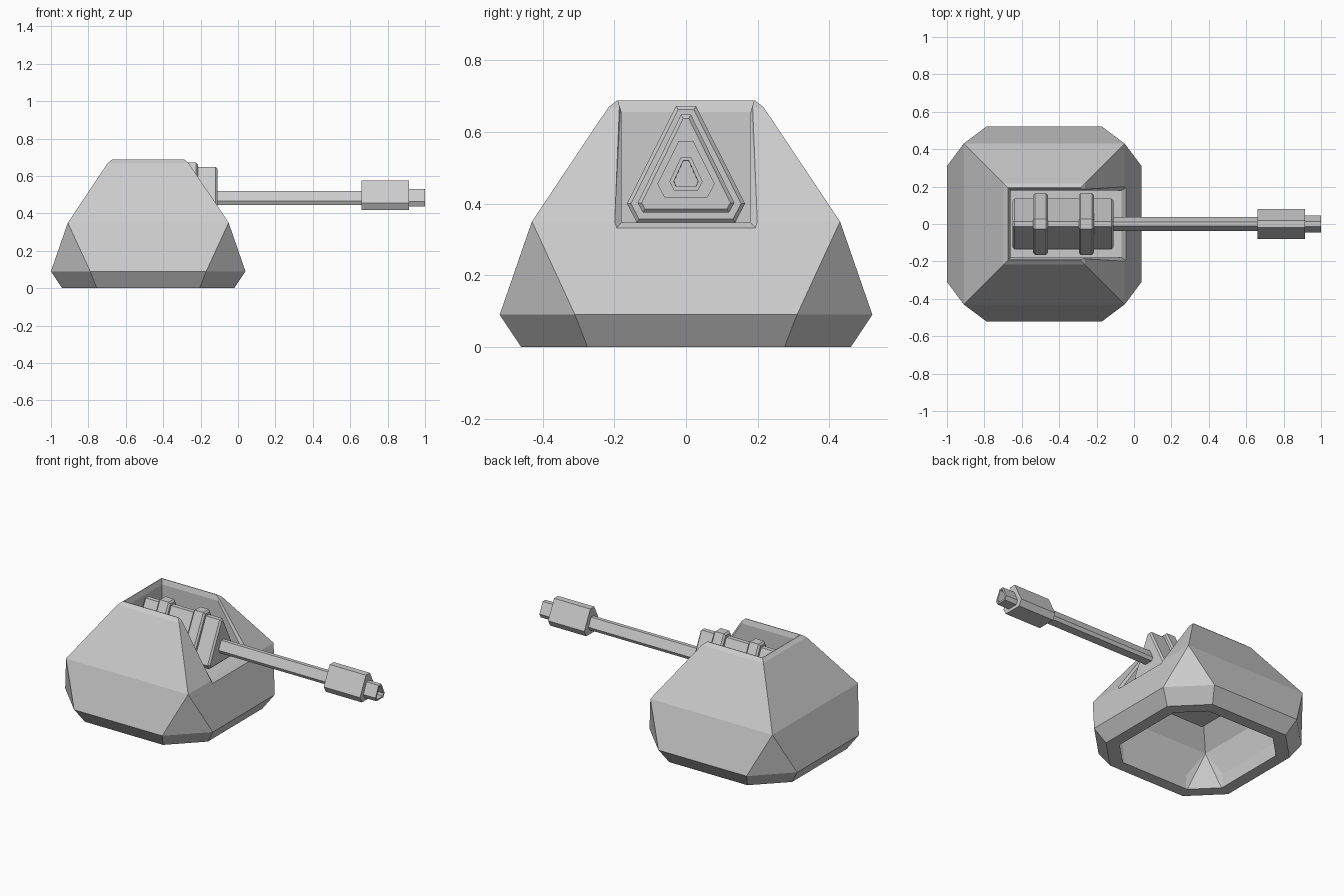
import bpy, bmesh, math

if "Cube" in bpy.data.objects:
    bpy.data.objects.remove(bpy.data.objects["Cube"])

CX = -0.48  # centre of the housing along x


def make(name, bm):
    bmesh.ops.recalc_face_normals(bm, faces=bm.faces)
    me = bpy.data.meshes.new(name)
    bm.to_mesh(me)
    bm.free()
    ob = bpy.data.objects.new(name, me)
    bpy.context.collection.objects.link(ob)
    return ob


def hull(name, pts):
    bm = bmesh.new()
    for p in pts:
        bm.verts.new(p)
    res = bmesh.ops.convex_hull(bm, input=bm.verts)
    loose = [v for v in bm.verts if not v.link_faces]
    bmesh.ops.delete(bm, geom=loose, context='VERTS')
    bmesh.ops.dissolve_limit(bm, angle_limit=math.radians(1.5),
                             verts=bm.verts, edges=bm.edges)
    return make(name, bm)


def ring(z, h, k):
    # square of half size h with corners cut back to k
    return [(CX + sx * x, sy * y, z) for x, y in {(h, k), (k, h)}
            for sx in (-1, 1) for sy in (-1, 1)]


def mirror_y(pts):
    return [(x, s * y, z) for x, y, z in pts for s in (-1, 1)]


def box(x0, x1, y, z0, z1):
    return mirror_y([(x, y, z) for x in (x0, x1) for z in (z0, z1)])


def cut(ob, cutter):
    cutter.hide_render = True
    m = ob.modifiers.new("cut", 'BOOLEAN')
    m.operation = 'DIFFERENCE'
    m.solver = 'EXACT'
    m.object = cutter
    bpy.context.view_layer.objects.active = ob
    bpy.ops.object.modifier_apply(modifier=m.name)
    bpy.data.objects.remove(cutter)


# Faceted housing
housing = hull("turret_housing",
               ring(0, 0.46, 0.275) + ring(0.09, 0.52, 0.31) + ring(0.35, 0.43, 0.43)
               + ring(0.668, 0.217, 0.217) + ring(0.687, 0.194, 0.194))

# Hollow underside, leaving walls round the gun well
cavity = hull("cavity_cutter",
              ring(-0.02, 0.385, 0.235) + ring(0.09, 0.385, 0.235)
              + ring(0.27, 0.36, 0.36) + ring(0.6, 0.137, 0.137))
cut(cavity, hull("well_wall", box(-0.69, 0.3, 0.21, 0.325, 0.9)))
cut(housing, cavity)

# Gun well, open at top and front, with chamfered lips
cut(housing, hull("well_cutter", box(-0.66, 0.3, 0.18, 0.347, 0.9)))
cut(housing, hull("top_lip_cutter", mirror_y(
    [(-0.66, 0.18, 0.655), (-0.2, 0.18, 0.655),
     (-0.678, 0.197, 0.71), (-0.2, 0.197, 0.71)])))
cut(housing, hull("front_lip_cutter", mirror_y(
    [(-0.066, 0.18, 0.347), (-0.29, 0.18, 0.69),
     (-0.033, 0.2, 0.325), (-0.26, 0.2, 0.72)])))


def prism(name, x0, x1, profile, bevel=0.0, bore=0.0):
    # blunt-cornered triangular bar along x; profile is the right half (y, z)
    loop = profile + [(-y, z) for y, z in reversed(profile)]
    bm = bmesh.new()
    a, b = [[bm.verts.new((x, y, z)) for y, z in loop] for x in (x0, x1)]
    n = len(loop)
    for i in range(n):
        j = (i + 1) % n
        bm.faces.new((a[i], a[j], b[j], b[i]))
    bm.faces.new(a)
    end = bm.faces.new(b)
    bmesh.ops.recalc_face_normals(bm, faces=bm.faces)
    if bore:
        bmesh.ops.inset_region(bm, faces=[end], thickness=bore)
        bmesh.ops.inset_region(bm, faces=[end], thickness=0.001, depth=-0.06)
    if bevel:
        bmesh.ops.bevel(bm, geom=[e for f in bm.faces if len(f.verts) == n
                                  for e in f.edges],
                        offset=bevel, segments=1, affect='EDGES')
    return make(name, bm)


# Breech with two raised bands
prism("breech", -0.65, -0.11, [(0.014, 0.648), (0.135, 0.402), (0.12, 0.375)], 0.01)
for name, x in (("rear_band", -0.54), ("front_band", -0.295)):
    prism(name, x, x + 0.08, [(0.028, 0.672), (0.165, 0.4), (0.137, 0.347)], 0.01)

# Barrel, muzzle block and hollow tip
prism("barrel", -0.12, 0.67, [(0.012, 0.52), (0.038, 0.466), (0.028, 0.445)])
prism("muzzle_block", 0.66, 0.915, [(0.02, 0.575), (0.08, 0.455), (0.06, 0.417)])
prism("muzzle_tip", 0.91, 1.0, [(0.014, 0.53), (0.046, 0.462), (0.034, 0.437)], bore=0.012)
